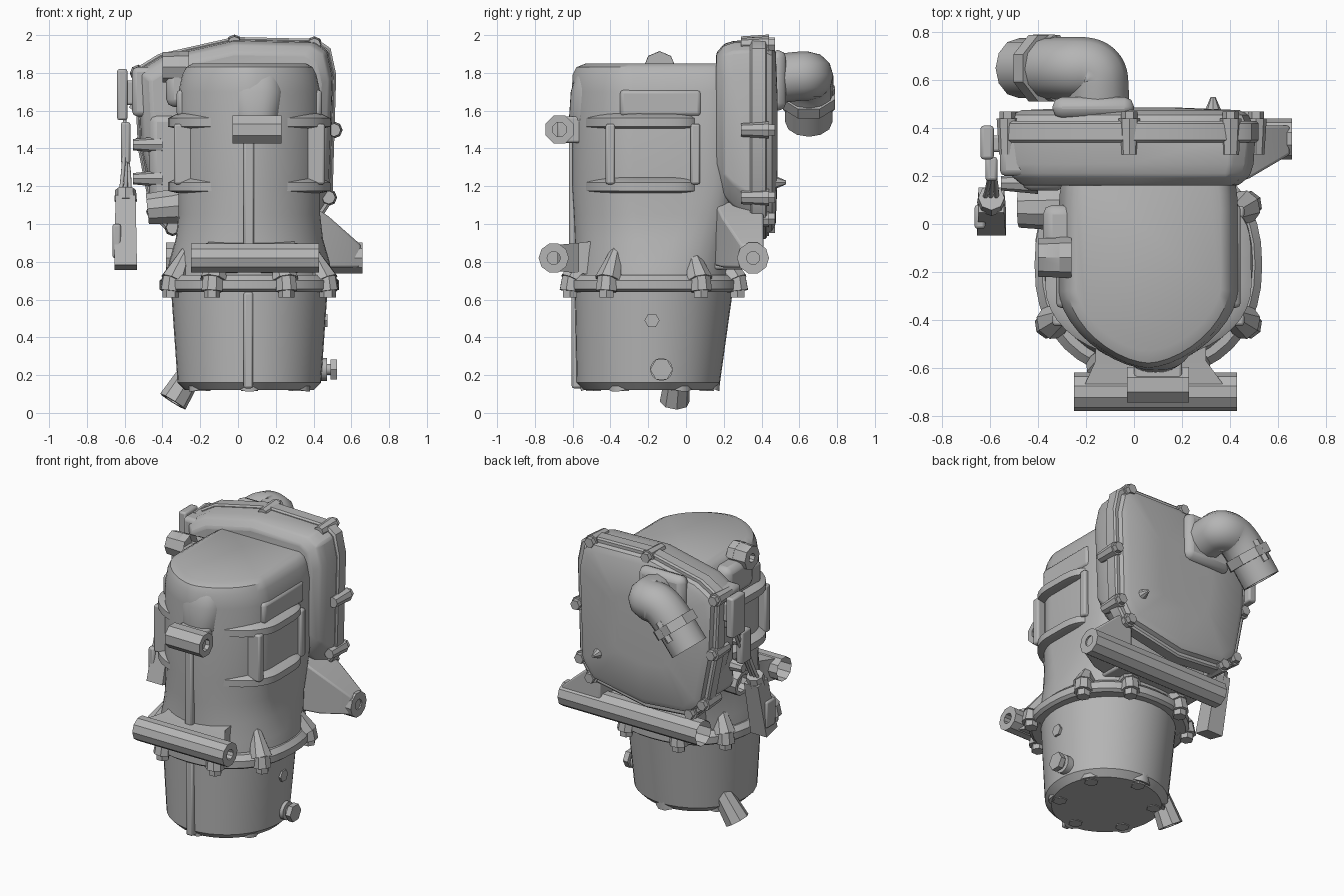
import bpy, bmesh, math
from math import cos, sin, pi
from mathutils import Vector

if "Cube" in bpy.data.objects:
    bpy.data.objects.remove(bpy.data.objects["Cube"])

# One cast metal colour
metal = bpy.data.materials.new("cast_grey")
metal.use_nodes = True
GREY = (0.46, 0.46, 0.46, 1)
metal.diffuse_color = GREY
metal.node_tree.nodes["Principled BSDF"].inputs["Base Color"].default_value = GREY


def finish(name, bm, bevel=0.0, angle=35):
    bmesh.ops.recalc_face_normals(bm, faces=bm.faces)
    mesh = bpy.data.meshes.new(name)
    bm.to_mesh(mesh)
    bm.free()
    mesh.materials.append(metal)
    ob = bpy.data.objects.new(name, mesh)
    bpy.context.collection.objects.link(ob)
    if bevel:
        m = ob.modifiers.new("edge", "BEVEL")
        m.width, m.segments, m.limit_method = bevel, 2, "ANGLE"
    bpy.ops.object.select_all(action="DESELECT")
    ob.select_set(True)
    bpy.context.view_layer.objects.active = ob
    bpy.ops.object.shade_smooth_by_angle(angle=math.radians(angle))


def loft(name, rings, bevel=0.0, angle=35):
    bm = bmesh.new()
    loops = [[bm.verts.new(p) for p in ring] for ring in rings]
    n = len(loops[0])
    for a, b in zip(loops, loops[1:]):
        for i in range(n):
            j = (i + 1) % n
            bm.faces.new((a[i], a[j], b[j], b[i]))
    bm.faces.new(loops[0])
    bm.faces.new(loops[-1])
    finish(name, bm, bevel, angle)


def section(z, cx, w, cy, front, back, sharp=1.0, square=1.0, n=40):
    # Plan outline: half width w, pointed or round front and squarer back
    ring = []
    for i in range(n):
        c, s = cos(2 * pi * i / n), sin(2 * pi * i / n)
        e, depth = (square, back) if s > 0 else (sharp, front)
        ring.append((cx + w * math.copysign(abs(c) ** e, c),
                     cy + depth * math.copysign(abs(s) ** e, s), z))
    return ring


def rod(name, p, q, r, r2=None, sides=16, hole=0.0, depth=0.05, turn=0.0):
    # Cylinder or prism between two points, with optional recessed holes
    p, q = Vector(p), Vector(q)
    rot = (q - p).to_track_quat("Z", "Y")
    bm = bmesh.new()
    r2 = r if r2 is None else r2
    rings = []
    for centre, rad in ((p, r), (q, r2)):
        rings.append([bm.verts.new(centre + rot @ Vector(
            (rad * cos(turn + 2 * pi * i / sides), rad * sin(turn + 2 * pi * i / sides), 0)))
            for i in range(sides)])
    for i in range(sides):
        j = (i + 1) % sides
        bm.faces.new((rings[0][i], rings[0][j], rings[1][j], rings[1][i]))
    ends = [bm.faces.new(rings[0][::-1]), bm.faces.new(rings[1])]
    if hole:
        for end, way in zip(ends, (1, -1)):
            bmesh.ops.inset_individual(bm, faces=[end], thickness=min(r, r2) - hole)
            down = bmesh.ops.extrude_discrete_faces(bm, faces=[end])["faces"]
            bmesh.ops.translate(bm, verts=down[0].verts, vec=(q - p).normalized() * way * depth)
    finish(name, bm)


def block(name, lo, hi, bevel=0.012):
    bm = bmesh.new()
    bmesh.ops.create_cube(bm, size=1)
    for v in bm.verts:
        v.co = [lo[k] + (hi[k] - lo[k]) * (v.co[k] + 0.5) for k in range(3)]
    finish(name, bm, bevel)


def sweep(name, path, r):
    curve = bpy.data.curves.new(name, "CURVE")
    curve.dimensions, curve.bevel_depth, curve.bevel_resolution = "3D", r, 4
    curve.use_fill_caps = True
    s = curve.splines.new("NURBS")
    s.points.add(len(path) - 1)
    for pt, co in zip(s.points, path):
        pt.co = (*co, 1)
    s.use_endpoint_u, s.order_u = True, 3
    curve.materials.append(metal)
    bpy.context.collection.objects.link(bpy.data.objects.new(name, curve))


CX = 0.06

# Lower motor housing and its details
loft("motor_housing", [section(z, CX, w, -0.18, f, b) for z, w, f, b in (
    (0.12, 0.34, 0.36, 0.32), (0.16, 0.38, 0.40, 0.36), (0.66, 0.415, 0.41, 0.43))])
block("motor_front_rib", (0.03, -0.605, 0.13), (0.08, -0.54, 0.64))
for i in range(6):
    a = pi / 6 + i * pi / 3
    x, y = CX + 0.29 * cos(a), -0.19 + 0.30 * sin(a)
    rod("bottom_boss", (x, y, 0.14), (x + 0.05 * cos(a), y + 0.05 * sin(a), 0.27), 0.075, 0.03, 10)
    rod("bottom_bolt", (x, y, 0.115), (x, y, 0.17), 0.045, sides=6)
rod("drain_boss", (0.40, -0.13, 0.23), (0.47, -0.13, 0.23), 0.06)
rod("drain_plug_neck", (0.46, -0.13, 0.23), (0.52, -0.13, 0.23), 0.03)
rod("drain_plug_head", (0.49, -0.13, 0.23), (0.525, -0.13, 0.23), 0.06, sides=6)
rod("side_button", (0.44, -0.18, 0.49), (0.475, -0.18, 0.49), 0.04, sides=6)
rod("foot_lug", (-0.22, -0.04, 0.26), (-0.345, -0.06, 0.06), 0.06, 0.08, 8, hole=0.03)

# Joint flange with mirrored pairs of bolt lugs
loft("joint_flange", [section(z, CX, w, -0.17, w, w, 0.88, 0.88) for z, w in (
    (0.64, 0.455), (0.655, 0.475), (0.70, 0.475), (0.73, 0.445))])
for side in (-1, 1):
    for deg in (-66, -31, 31, 66):
        dx, dy = side * cos(math.radians(deg)), sin(math.radians(deg))
        x, y = CX + 0.485 * dx, -0.17 + 0.485 * dy
        rod("flange_lug", (x, y, 0.645), (x - 0.01 * dx, y - 0.01 * dy, 0.72), 0.06, 0.055, 8)
        rod("flange_lug_top", (x - 0.02 * dx, y - 0.02 * dy, 0.70),
            (x - 0.10 * dx, y - 0.10 * dy, 0.86), 0.075, 0.03, 8)
        rod("flange_bolt", (x, y, 0.61), (x, y, 0.65), 0.043, sides=6)

# Upper compressor body, pointed towards the front
loft("compressor_body", [section(z, CX, w, cy, f, 0.26 - cy, p, e) for z, w, cy, f, p, e in (
    (0.70, 0.44, -0.17, 0.43, 1.0, 0.9), (0.80, 0.425, -0.18, 0.41, 1.0, 0.8),
    (0.92, 0.39, -0.22, 0.37, 1.05, 0.6), (1.05, 0.375, -0.26, 0.335, 1.15, 0.4),
    (1.20, 0.375, -0.28, 0.325, 1.2, 0.3), (1.70, 0.375, -0.28, 0.325, 1.2, 0.25),
    (1.79, 0.355, -0.28, 0.32, 1.2, 0.25), (1.83, 0.335, -0.28, 0.30, 1.2, 0.25),
    (1.85, 0.30, -0.27, 0.26, 1.2, 0.25))])
for z in (1.20, 1.54):
    loft("body_band", [section(z + dz, CX, w, -0.26, f, 0.35, 1.0, 0.4) for dz, w, f in (
        (-0.035, 0.385, 0.27), (-0.025, 0.43, 0.305), (0.02, 0.43, 0.305), (0.045, 0.38, 0.27))])
for s in (-1, 1):
    for y in (-0.40, 0.05):
        block("side_rib", (CX + s * 0.35 - 0.05, y - 0.025, 1.21),
              (CX + s * 0.35 + 0.05, y + 0.025, 1.53))
    block("upper_side_panel", (CX + s * 0.36 - 0.025, -0.35, 1.57),
          (CX + s * 0.36 + 0.025, 0.08, 1.71), 0.02)
rod("top_boss", (-0.26, -0.14, 1.83), (-0.40, -0.14, 1.83), 0.085, 0.08, 8, hole=0.03)
block("top_boss_base", (-0.38, -0.2, 1.62), (-0.24, 0.08, 1.82), 0.04)

# Front nose, rib and mounts
loft("front_nose", [section(z, 0.09, w, -0.45, f, 0.1, 0.8) for z, w, f in (
    (1.40, 0.07, 0.14), (1.55, 0.14, 0.17), (1.70, 0.16, 0.16), (1.80, 0.14, 0.13), (1.845, 0.10, 0.08))])
block("front_rib", (0.03, -0.62, 0.84), (0.085, -0.52, 1.44))
block("upper_mount_web", (0.0, -0.68, 1.43), (0.20, -0.52, 1.57))
rod("upper_front_mount", (-0.03, -0.67, 1.5), (0.23, -0.67, 1.5), 0.08, sides=8, hole=0.04, depth=0.1, turn=pi / 8)
rod("lower_front_mount", (-0.25, -0.70, 0.82), (0.43, -0.70, 0.82), 0.08, sides=10, hole=0.035, depth=0.1)
loft("front_mount_web", [[(x0, y, z0), (x1, y, z0), (x1, y, z1), (x0, y, z1)]
                         for x0, x1, y, z0, z1 in ((-0.21, 0.38, -0.68, 0.75, 0.89),
                                                   (-0.16, 0.30, -0.57, 0.74, 0.90), (-0.16, 0.30, -0.4, 0.72, 0.92))])

# Rear mount bar and its side bracket
rod("rear_mount", (-0.38, 0.355, 0.82), (0.66, 0.355, 0.82), 0.085, sides=10, hole=0.035, depth=0.1)
block("rear_mount_web", (-0.26, 0.12, 0.76), (0.38, 0.34, 0.88))
loft("rear_mount_gusset", [[(x, y0, z0), (x, 0.41, z0), (x, 0.41, z1), (x, y0, z1)]
                           for x, y0, z0, z1 in ((0.36, 0.15, 0.78, 1.12), (0.48, 0.19, 0.77, 1.04),
                                                 (0.65, 0.29, 0.77, 0.89))], 0.01)

# Rear housing and bolted cover
OUTLINE = [(-0.55, 1.82), (-0.42, 1.9), (-0.02, 1.99), (0.42, 1.98), (0.49, 1.93), (0.52, 1.79),
           (0.50, 1.12), (0.42, 1.0), (0.0, 0.92), (-0.36, 0.95), (-0.46, 1.04), (-0.53, 1.4)]


def cover_ring(y, k, lift=0.0):
    return [(x * k - 0.01 * (1 - k), y, 1.46 + (z - 1.46) * k + (lift if z < 1.2 else 0)) for x, z in OUTLINE]


loft("rear_housing", [cover_ring(y, k, up) for y, k, up in (
    (0.16, 0.84, 0.16), (0.20, 0.93, 0.12), (0.25, 0.96, 0.08), (0.37, 0.975, 0))], 0.012)
loft("cover_flange", [cover_ring(y, k) for y, k in ((0.34, 0.98), (0.35, 1), (0.42, 1), (0.43, 0.98))])
loft("rear_cover", [cover_ring(y, k) for y, k in ((0.42, 0.95), (0.455, 0.92), (0.475, 0.85), (0.485, 0.4))])
for x, z in [OUTLINE[i] for i in (0, 2, 3, 6, 7, 9, 10)] + [(0.53, 1.5), (-0.53, 1.42)]:
    x, z = x * 0.96, 1.46 + (z - 1.46) * 0.94
    rod("cover_lug", (x, 0.29, z), (x, 0.44, z), 0.035, 0.045, sides=8)
    rod("cover_bolt", (x, 0.43, z), (x, 0.47, z), 0.034, sides=6)
rod("cover_spike", (0.33, 0.46, 1.22), (0.33, 0.53, 1.22), 0.04, 0.01, 8)

# Elbow outlet on the cover
sweep("outlet_elbow", [(-0.15, 0.42, 1.76), (-0.15, 0.56, 1.78), (-0.16, 0.65, 1.785),
                       (-0.29, 0.65, 1.78), (-0.39, 0.65, 1.65)], 0.13)
block("elbow_foot", (-0.34, 0.44, 1.60), (0.0, 0.53, 1.92), 0.04)
rod("outlet_flange", (-0.355, 0.65, 1.695), (-0.395, 0.65, 1.645), 0.15, sides=8, turn=pi / 8)
rod("outlet_port", (-0.38, 0.65, 1.665), (-0.48, 0.65, 1.54), 0.125, sides=12, hole=0.10, depth=0.08)
for y in (0.54, 0.76):
    rod("outlet_bolt", (-0.33, y, 1.72), (-0.42, y, 1.61), 0.03, sides=6)

# Inlet side fittings
block("side_valve_block", (-0.56, 0.2, 1.57), (-0.28, 0.36, 1.83), 0.025)
block("side_chest", (-0.47, 0.14, 1.08), (-0.28, 0.36, 1.58), 0.04)
rod("side_port", (-0.28, 0.07, 1.10), (-0.48, 0.07, 1.08), 0.10, 0.085, 10, hole=0.06)
for z in (1.24, 1.42):
    rod("side_fitting", (-0.40, 0.17, z), (-0.555, 0.17, z), 0.045, 0.03, 8)
block("terminal_plate", (-0.64, 0.27, 1.55), (-0.585, 0.41, 1.82))
block("terminal_arm", (-0.60, 0.30, 1.63), (-0.50, 0.37, 1.76))
block("cable_clip", (-0.62, 0.18, 1.32), (-0.57, 0.28, 1.54))
for k in (-1, 0, 1):
    sweep("cable", [(-0.6, 0.34 + k * 0.02, 1.6), (-0.6, 0.24 + k * 0.03, 1.42),
                    (-0.59 + k * 0.02, 0.15, 1.25), (-0.6 + k * 0.025, 0.1, 1.14)], 0.01)
rod("cable_connector", (-0.595, 0.10, 1.14), (-0.595, 0.01, 0.77), 0.075, 0.085, 4, turn=pi / 4)
rod("connector_collar", (-0.595, 0.11, 1.18), (-0.595, 0.09, 1.12), 0.055, 0.06, 8)
block("connector_latch", (-0.665, -0.02, 0.82), (-0.62, 0.08, 1.0))
